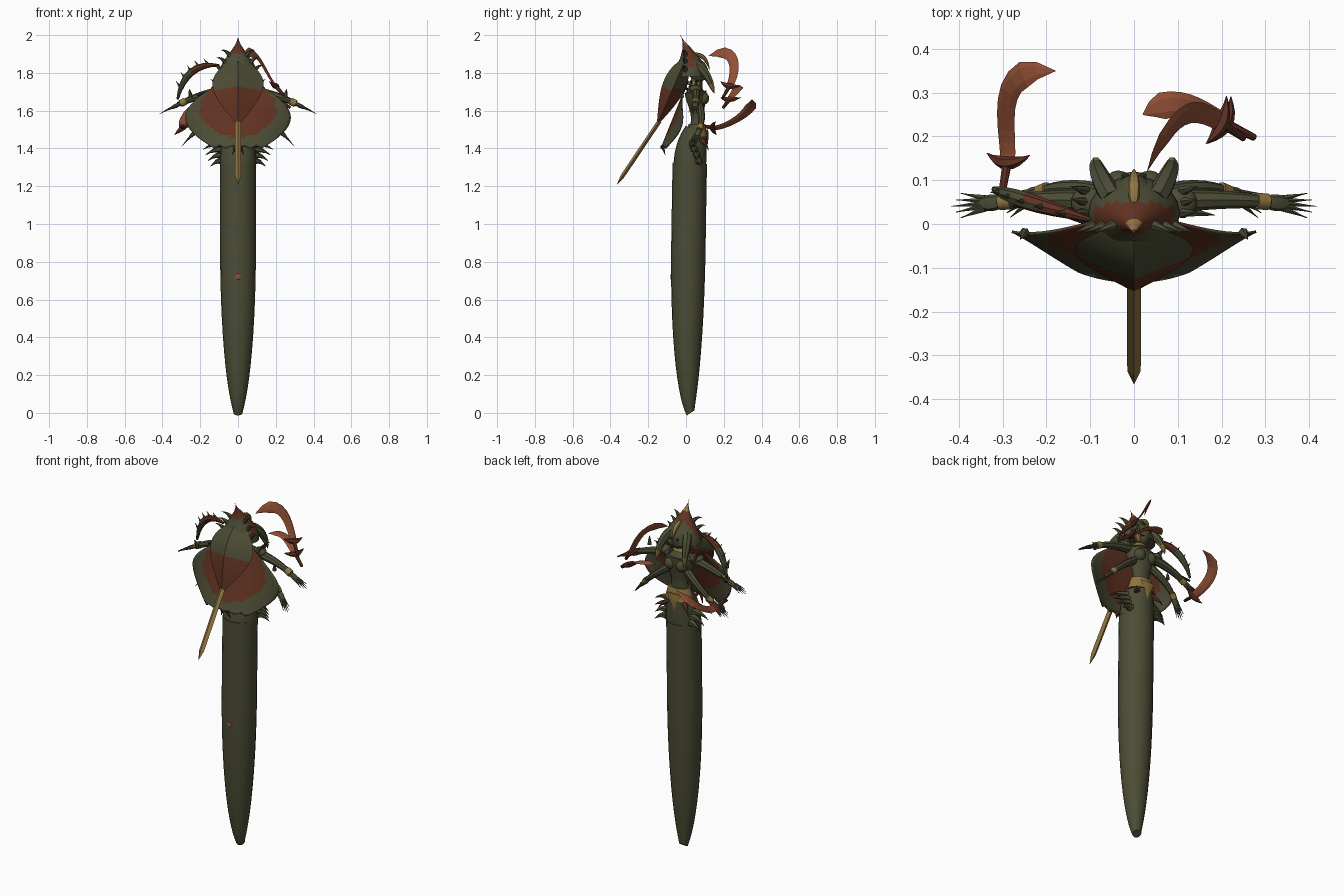
import bpy, bmesh
from math import sin, cos, pi, radians, comb
from mathutils import Vector

if "Cube" in bpy.data.objects:
    bpy.data.objects.remove(bpy.data.objects["Cube"])


def colour(name, red, green, blue):
    material = bpy.data.materials.new(name)
    material.use_nodes = True
    rgba = (red, green, blue, 1)
    material.diffuse_color = rgba
    material.node_tree.nodes["Principled BSDF"].inputs["Base Color"].default_value = rgba
    return material


GREEN = colour("olive green", 0.072, 0.073, 0.036)
RED = colour("dark red", 0.12, 0.032, 0.016)
RUST = colour("rust red", 0.28, 0.078, 0.036)
GOLD = colour("old gold", 0.28, 0.18, 0.05)
DARK = colour("near black", 0.02, 0.02, 0.015)
X, Y, Z = Vector((1, 0, 0)), Vector((0, 1, 0)), Vector((0, 0, 1))


def finish(name, bm, materials, rule=None, smooth=True):
    """Turn a bmesh into an object; rule(face centre) picks the material slot."""
    bmesh.ops.recalc_face_normals(bm, faces=bm.faces)
    for face in bm.faces:
        if rule:
            face.material_index = int(rule(face.calc_center_median()))
    mesh = bpy.data.meshes.new(name)
    bm.to_mesh(mesh)
    bm.free()
    for material in materials:
        mesh.materials.append(material)
    thing = bpy.data.objects.new(name, mesh)
    bpy.context.collection.objects.link(thing)
    if smooth:
        bpy.ops.object.select_all(action="DESELECT")
        thing.select_set(True)
        bpy.context.view_layer.objects.active = thing
        bpy.ops.object.shade_smooth_by_angle(angle=radians(40))
    return thing


def curve(points, steps):
    """Smooth path steered by a few control points."""
    n = len(points) - 1
    path = []
    for k in range(steps + 1):
        t = k / steps
        weights = [comb(n, i) * t**i * (1 - t)**(n - i) for i in range(n + 1)]
        path.append(sum((Vector(p) * w for p, w in zip(points, weights)), Vector()))
    return path


def tube(name, points, width, materials, ref=Y, flat=1, sides=8, steps=8, rule=None, smooth=True):
    """Sweep an ellipse along a curve; width(t) is its half width, flat its depth ratio."""
    bm = bmesh.new()
    path = curve(points, steps)
    rings = []
    for i, centre in enumerate(path):
        ahead = path[min(i + 1, steps)] - path[max(i - 1, 0)]
        across = ahead.cross(ref).normalized()
        deep = across.cross(ahead).normalized() * flat
        size = max(width(i / steps), 0.001)
        turns = [2 * pi * k / sides for k in range(sides)]
        rings.append([bm.verts.new(centre + (across * cos(a) + deep * sin(a)) * size) for a in turns])
    for low, high in zip(rings, rings[1:]):
        for k in range(sides):
            bm.faces.new((low[k - 1], low[k], high[k], high[k - 1]))
    bm.faces.new(rings[0])
    bm.faces.new(rings[-1])
    return finish(name, bm, materials, rule, smooth)


def spike(name, base, tip, size, material, lift=0.02):
    middle = (Vector(base) + Vector(tip)) / 2 + Z * lift
    tube(name, [base, middle, tip], lambda t: size * (1 - t), [material], Y + X / 9, sides=6, steps=4)


def ball(name, centre, size, material):
    bm = bmesh.new()
    bmesh.ops.create_uvsphere(bm, u_segments=14, v_segments=9, radius=1)
    for vert in bm.verts:
        vert.co = Vector(c + s * q for c, s, q in zip(centre, size, vert.co))
    finish(name, bm, [material])


# Long serpent tail, closely ringed at its rounded tip
def tail_width(t):
    return 0.095 * (1 - (1 - min(1, 1.5 * t * t)) ** 2) ** 0.5 + 0.025 * (1 - t) ** 8


tube("tail", [(0, 0.025, 0), (0, -0.005, 0), (0, 0.02, 1.32)], tail_width,
     [GREEN], flat=0.96, sides=20, steps=16)
tube("tail_top", [(0, 0.02, 1.31), (0, 0.025, 1.42), (0, 0.055, 1.5)],
     lambda t: 0.096 - 0.03 * t * t, [GREEN], flat=0.9, sides=20)
ball("tail_mark", (0, -0.079, 0.72), (0.016, 0.004, 0.016), RUST)

# Torso, neck, belt and collar
tube("torso", [(0, 0.04, 1.4), (0, 0.07, 1.55), (0, 0.05, 1.7)],
     lambda t: 0.07 + 0.022 * cos(2 * pi * t), [GREEN], flat=0.65, sides=14)
tube("neck", [(0, 0.05, 1.69), (0, 0.045, 1.8)],
     lambda t: 0.025 + 0.06 * (1 - t) ** 3, [GREEN], flat=0.7, sides=12)
tube("belt", [(0, 0.057, 1.46), (0, 0.058, 1.53)], lambda t: 0.085 - 0.02 * t,
     [GREEN, GOLD], flat=0.68, sides=16, rule=lambda c: c.y > 0.06)
tube("loin_plate", [(0, 0.11, 1.5), (0, 0.12, 1.45), (0, 0.11, 1.4)],
     lambda t: 0.045 * (1 - t), [GOLD], flat=0.15)
tube("choker", [(0, 0.046, 1.735), (0, 0.046, 1.755)],
     lambda t: 0.045 - 0.01 * t, [GOLD], flat=0.85, sides=12, steps=1)


# Head and pointed hood: red band over the crown, red spire with a gold face
def hood_colour(c):
    if c.z > 1.95 and c.y > -0.012:
        return 2
    return c.z > 1.91 or (c.z > 1.83 and -0.005 < c.y < 0.045)


ball("face", (0, 0.065, 1.81), (0.045, 0.05, 0.06), GREEN)
tube("hood_cap", [(0, 0.025, 1.78), (0, 0.025, 1.9), (0, -0.03, 2)],
     lambda t: 0.105 * cos(pi * t / 2) ** 2, [GREEN, RED, GOLD], flat=0.8, sides=20, steps=14,
     rule=hood_colour)
tube("hood_tail", [(0, 0, 1.88), (0, -0.055, 1.75), (0, -0.15, 1.53)],
     lambda t: 0.01 + 0.125 * sin(pi * min(1, t ** 0.9)), [GREEN, RED], flat=0.45, sides=4,
     steps=16, rule=lambda c: c.z < 1.71)
tube("tail_blade", [(0, -0.14, 1.545), (0, -0.365, 1.21)],
     lambda t: min(0.016, 0.12 * (1 - t)), [GOLD], flat=0.7, sides=4, smooth=False)
tube("brow_crest", [(0, 0.04, 1.9), (0, 0.11, 1.9), (0, 0.125, 1.81)],
     lambda t: 0.014 * sin(pi * (0.2 + 0.8 * t)), [GOLD], flat=0.8)

# Bowed cape with scalloped hem and a red oval
ROWS, COLUMNS = 20, 32
bm = bmesh.new()
grid = []
for i in range(ROWS + 1):
    t = i / ROWS
    half = 0.28 * sin(pi * (0.08 + 0.77 * t))
    spine = 0.01 - 0.145 * t
    row = []
    for k in range(COLUMNS + 1):
        x = half * (2 * k / COLUMNS - 1)
        y = spine - (0.02 + spine) * (x / 0.28) ** 2
        scallop = 0.016 * abs(sin(pi * k / 8)) if i == ROWS else 0
        row.append(bm.verts.new((x, y, 1.76 - 0.36 * t + scallop)))
    grid.append(row)
for low, high in zip(grid, grid[1:]):
    for k in range(COLUMNS):
        bm.faces.new((low[k], low[k + 1], high[k + 1], high[k]))
cape = finish("cape", bm, [GREEN, RED], lambda c: Vector((c.x / 0.2, (c.z - 1.61) / 0.15)).length < 1)
cape.modifiers.new("thickness", "SOLIDIFY").thickness = 0.006


def arm(name, shoulder, elbow, wrist, size):
    """Arm with bracelet, palm and five fingers."""
    shoulder, elbow, wrist = Vector(shoulder), Vector(elbow), Vector(wrist)
    aim = (wrist - elbow).normalized()
    palm = wrist + aim * 0.045
    tube(name, [shoulder, elbow, wrist], lambda t: size * (1 - t / 2), [GREEN])
    tube(name + "_bracelet", [wrist - aim * 0.035, wrist - aim * 0.005],
         lambda t: size * 0.7, [GOLD], sides=10, steps=1)
    tube(name + "_palm", [wrist - aim * 0.01, palm],
         lambda t: 0.014 + 0.005 * sin(pi * t), [GREEN], Z, flat=0.6)
    for finger in range(-2, 3):
        root = palm + Y * finger * 0.006 - aim * 0.01
        tip = palm + aim * (0.075 - 0.012 * abs(finger)) + Y * finger * 0.014
        spike(name + "_finger", root, tip, 0.008, GREEN, 0.004)


for s, side in ((1, "left"), (-1, "right")):
    arm(side + "_upper_arm", (s * 0.06, 0.05, 1.705), (s * 0.2, 0.06, 1.69), (s * 0.31, 0.05, 1.635), 0.028)
    arm(side + "_lower_arm", (s * 0.04, 0.06, 1.64), (s * 0.15, 0.1, 1.57), (s * 0.22, 0.07, 1.495), 0.024)
    ball(side + "_breast", (s * 0.036, 0.09, 1.665), (0.033, 0.033, 0.035), GREEN)
    ball(side + "_eye", (s * 0.02, 0.11, 1.82), (0.009, 0.007, 0.006), DARK)
    tube(side + "_tusk", [(s * 0.05, 0.06, 1.84), (s * 0.09, 0.12, 1.8), (s * 0.087, 0.15, 1.69)],
         lambda t: 0.026 * cos(pi * t / 2) ** 0.5, [GREEN, GOLD], X, sides=7, rule=lambda c: c.z < 1.75)
    # Shoulder guard, and spikes fanned over it and up the hood
    ball(side + "_shoulder_guard", (s * 0.105, 0.05, 1.715), (0.04, 0.035, 0.022), GREEN)
    for i in range(3):
        y = 0.025 + 0.025 * i
        spike(side + "_shoulder_spike", (s * 0.11, y, 1.72), (s * 0.145, y * 1.15, 1.765), 0.013, GREEN)
        x, z = 0.085 - 0.022 * i, 1.81 + 0.04 * i
        spike(side + "_hood_spike", (s * x, 0, z), (s * (x + 0.05), -0.02, z + 0.03), 0.014, GREEN)
    # Fins on the hips, tassel under the cape and a claw on its corner
    for i in range(4):
        z = 1.425 - 0.03 * i
        spike(side + "_hip_fin", (s * 0.08, 0.035 + 0.01 * i, z),
              (s * (0.185 - 0.013 * i), 0.02 + 0.02 * i, z - 0.03), 0.023, GREEN)
    spike(side + "_red_fin", (s * 0.05, 0.085, 1.44), (s * 0.1, 0.12, 1.39), 0.018, RED)
    spike(side + "_tassel", (s * 0.012, -0.125, 1.415), (s * 0.03, -0.11, 1.365), 0.012, RED, 0)
    spike(side + "_cape_claw", (s * 0.25, -0.02, 1.67), (s * 0.26, -0.035, 1.715), 0.012, GREEN)


def sabre(name, blade, ref):
    """Flat hooked blade from tip to cross guard, with a grip in line behind it."""
    root = Vector(blade[-1])
    along = (root - Vector(blade[-2])).normalized()
    out = along.cross(ref).normalized() * 0.06
    tube(name + "_blade", blade, lambda t: min(0.034 - 0.014 * t, 0.2 * t), [RUST], ref,
         flat=0.2, sides=6, steps=10, smooth=False)
    tube(name + "_guard", [root - out - along * 0.02, root + along * 0.02, root + out - along * 0.02],
         lambda t: 0.016 * sin(pi * t), [RED], ref, sides=6)
    tube(name + "_grip", [root, root + along * 0.085], lambda t: 0.011 - 0.003 * t, [RED], ref + X / 9)


# Three hooked sabres
sabre("low_sabre", [(-0.18, 0.35, 1.66), (-0.34, 0.37, 1.6), (-0.28, 0.2, 1.5), (-0.29, 0.14, 1.51)],
      Z - X * 0.7)
sabre("high_sabre", [(0.03, 0.12, 1.89), (0.1, 0.28, 1.96), (0.14, 0.27, 1.8), (0.2, 0.23, 1.73)],
      X - Y / 3 + Z / 2)
sabre("middle_sabre", [(0.02, 0.25, 1.72), (0.1, 0.3, 1.74), (0.15, 0.26, 1.7), (0.21, 0.23, 1.66)], Z)

# Thorny curved staff and its straight shaft at the right shoulder
stem = [(-0.32, 0.08, 1.66), (-0.28, 0.06, 1.86), (-0.1, 0.01, 1.84)]
tube("thorn_staff", stem, lambda t: 0.006 + 0.014 * sin(pi * t), [GREEN, RED], rule=lambda c: c.x > -0.24)
for knot in curve(stem, 6)[1:-1]:
    spike("staff_thorn", knot, knot + Z * 0.035 - X * 0.025, 0.01, GREEN, 0)
tube("staff_shaft", [(-0.32, 0.08, 1.64), (-0.1, 0, 1.72)], lambda t: 0.006, [DARK], Z, steps=1)
